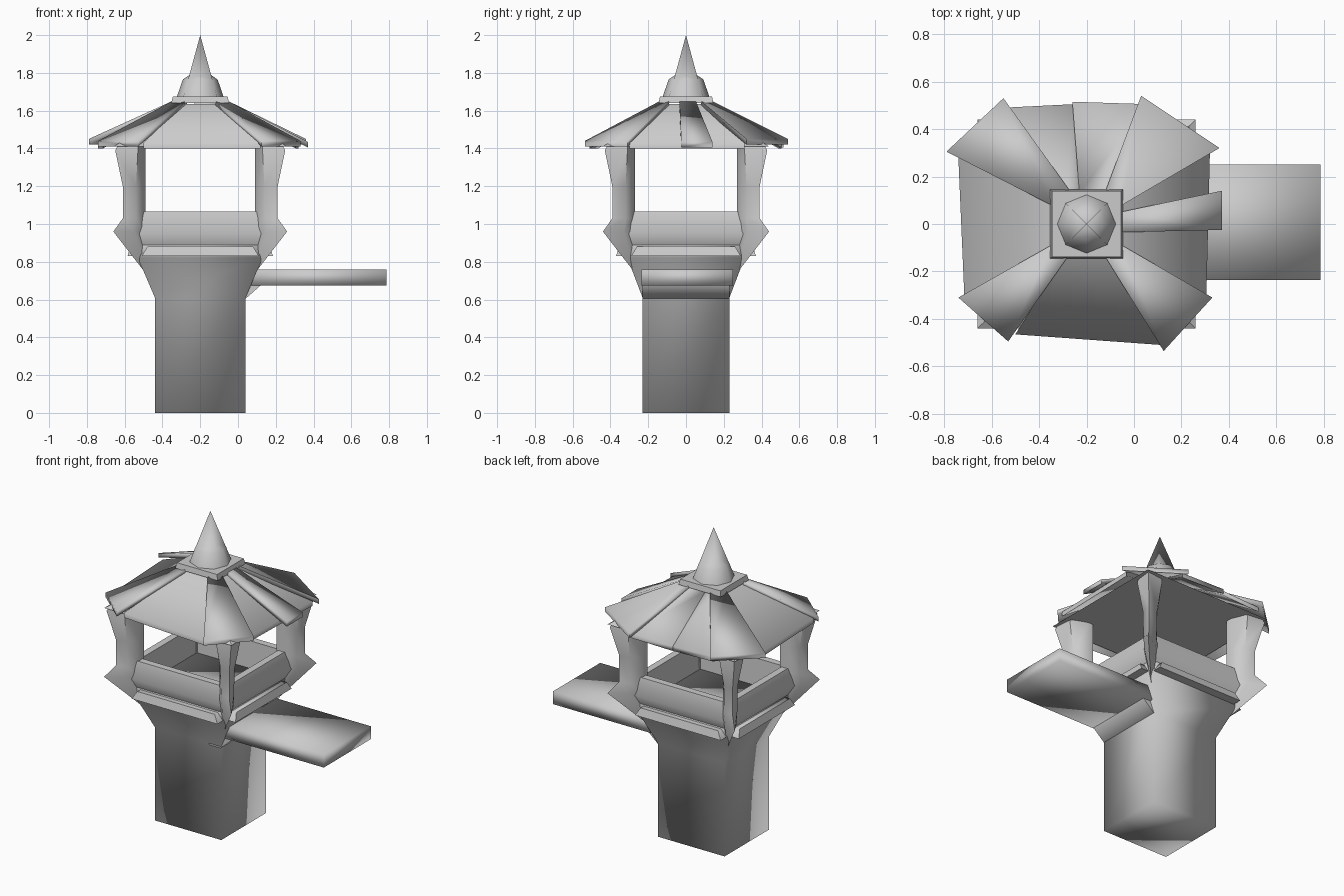
import bpy, bmesh, math
from mathutils import Vector

if "Cube" in bpy.data.objects:
    bpy.data.objects.remove(bpy.data.objects["Cube"])

CX = -0.2  # tower axis


def make(name, verts, faces, angle=60):
    me = bpy.data.meshes.new(name)
    me.from_pydata([tuple(v) for v in verts], [], faces)
    bm = bmesh.new()
    bm.from_mesh(me)
    bmesh.ops.recalc_face_normals(bm, faces=bm.faces)
    bm.to_mesh(me)
    bm.free()
    ob = bpy.data.objects.new(name, me)
    bpy.context.collection.objects.link(ob)
    bpy.ops.object.select_all(action='DESELECT')
    ob.select_set(True)
    bpy.context.view_layer.objects.active = ob
    bpy.ops.object.shade_smooth_by_angle(angle=math.radians(angle))
    return ob


def loft(name, rings, angle=60, closed=False):
    """Skin rings of equal length; cap the ends, or join last to first."""
    n, m = len(rings[0]), len(rings)
    verts = [p for r in rings for p in r]
    faces = []
    for k in range(m if closed else m - 1):
        a, b = k * n, ((k + 1) % m) * n
        for i in range(n):
            j = (i + 1) % n
            faces.append((a + i, a + j, b + j, b + i))
    if not closed:
        faces += [tuple(range(n)), tuple(range((m - 1) * n, m * n))]
    return make(name, verts, faces, angle)


def rect(hx, hy, z, cx=CX, cy=0):
    return [(cx + sx * hx, cy + sy * hy, z)
            for sx, sy in ((-1, -1), (1, -1), (1, 1), (-1, 1))]


def slab(name, inner, outer, z_in, z_out, t=0.03):
    """Sloping roof panel from a short inner edge to a long outer edge."""
    top = [(*inner[0], z_in), (*inner[1], z_in), (*outer[1], z_out), (*outer[0], z_out)]
    return loft(name, [[(x, y, z - t) for x, y, z in top], top], 100)


# Shaft with flared head
loft("tower_shaft", [rect(.24, .23, 0), rect(.24, .23, .61),
                     rect(.33, .31, .82), rect(.34, .325, .89)], 100)

# Parapet ring around the lookout floor
loft("parapet", [rect(.335, .32, .88), rect(.375, .355, .95), rect(.345, .33, 1.065),
                 rect(.30, .285, 1.065), rect(.29, .275, .88)], 60, closed=True)

# Small ledge under the parapet, one on each side
for i, (dx, dy) in enumerate(((0, -1), (1, 0), (0, 1), (-1, 0))):
    rings = []
    for h, d, z in ((.31, .37, .83), (.28, .355, .88)):
        if dx:
            ring = [(CX + dx * (d + .015), -h + .02, z), (CX + dx * (d + .015), h - .02, z),
                    (CX + dx * .3, h - .02, z), (CX + dx * .3, -h + .02, z)]
        else:
            ring = [(CX - h, dy * d, z), (CX + h, dy * d, z),
                    (CX + h, dy * .28, z), (CX - h, dy * .28, z)]
        rings.append(ring)
    loft(f"ledge_{i + 1}", rings)

# Corner posts: hexagonal section, spiked at parapet height, flared at the top
# (z, inner, middle, side, outer corner)
POST = [(.76, .28, .29, .29, .305), (.96, .29, .35, .40, .46), (1.03, .29, .34, .395, .41),
        (1.20, .29, .34, .40, .41), (1.39, .29, .33, .435, .45), (1.43, .29, .33, .42, .43)]
for sx in (-1, 1):
    for sy in (-1, 1):
        rings = []
        for z, i, m, s, o in POST:
            uv = ((i, i), (i, m), (m, s), (o, o), (s, m), (m, i))
            rings.append([(CX + sx * u, sy * (v - .02), z) for u, v in uv])
        loft(f"post_{'left' if sx < 0 else 'right'}_{'front' if sy < 0 else 'back'}", rings, 50)

# Side landing and the bracket under it
loft("landing", [rect(.3675, .2425, .675, .4175, .0075),
                 rect(.3675, .2425, .76, .4175, .0075)], 100)
prof = ((-.05, .60), (.035, .60), (.12, .675), (.12, .70), (-.05, .70))
loft("landing_bracket", [[(x, y, z) for x, z in prof] for y in (-.23, .23)], 50)

# Roof core
loft("roof_core", [rect(.46, .44, 1.41), rect(.13, .125, 1.61)], 30)

# Broad roof panels on the four sides
slab("roof_front", ((-.29, -.13), (-.11, -.13)), ((-.50, -.465), (.12, -.51)), 1.635, 1.43)
slab("roof_left", ((-.34, -.09), (-.34, .09)), ((-.715, -.30), (-.74, .28)), 1.635, 1.43)
slab("roof_right", ((-.06, .09), (-.06, -.09)), ((.32, .31), (.305, -.30)), 1.635, 1.43)
slab("roof_back_left", ((-.29, .13), (-.2, .13)), ((-.55, .49), (-.25, .505)), 1.635, 1.43)
slab("roof_back_right", ((-.23, .13), (-.11, .13)), ((-.26, .515), (.05, .505)), 1.64, 1.435)

# Overlapping shingles on the corners, plus one loose one on the right
slab("shingle_left_back", ((-.35, .08), (-.27, .14)), ((-.79, .305), (-.55, .53)), 1.65, 1.45)
slab("shingle_left_front", ((-.35, -.09), (-.28, -.14)), ((-.74, -.31), (-.53, -.495)), 1.65, 1.44)
slab("shingle_right_front", ((-.05, -.09), (-.12, -.14)), ((.33, -.31), (.125, -.535)), 1.65, 1.44)
slab("shingle_right_back", ((-.05, .08), (-.12, .14)), ((.36, .32), (.03, .54)), 1.65, 1.45)
slab("shingle_right", ((-.06, .05), (-.06, -.035)), ((.37, .14), (.37, -.025)), 1.655, 1.435)

# Cap plate, finial collar and spire
loft("cap_plate", [rect(.153, .145, 1.64), rect(.145, .138, 1.675)], 30)


def octagon(r, z):
    return [(CX + r * math.cos(i * math.pi / 4), r * math.sin(i * math.pi / 4), z)
            for i in range(8)]


loft("finial_collar", [octagon(.125, 1.67), octagon(.092, 1.765), octagon(.04, 1.80)], 60)
make("spire", rect(.09, .09, 1.67) + [(CX, 0, 2.0)],
     [(0, 1, 4), (1, 2, 4), (2, 3, 4), (3, 0, 4), (0, 1, 2, 3)], 100)
